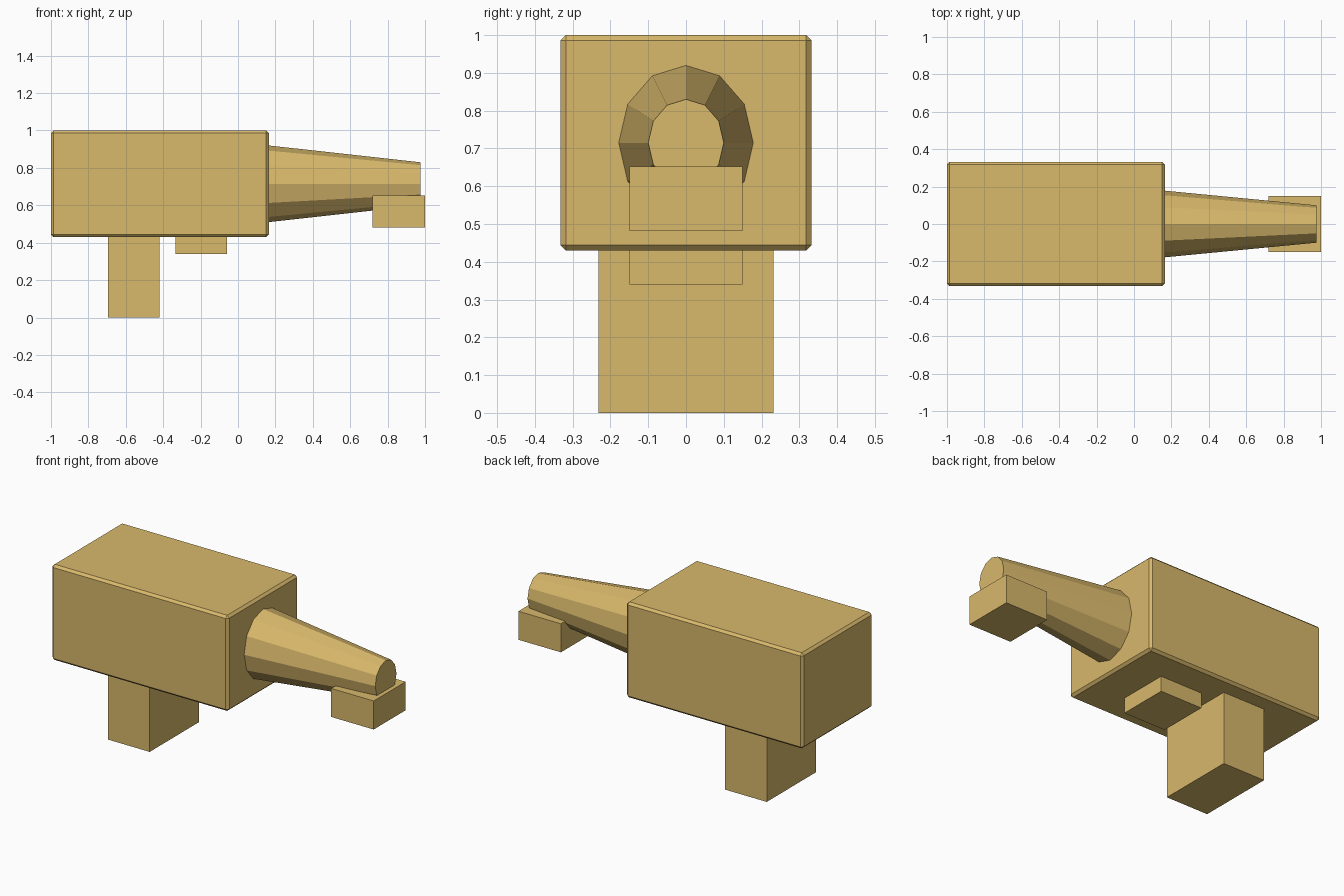
import bpy
import math
from mathutils import Matrix

cube = bpy.data.objects.get("Cube")
if cube:
    bpy.data.objects.remove(cube, do_unlink=True)

# Single tan paint
TAN = (0.69, 0.48, 0.147, 1.0)
tan = bpy.data.materials.new("tan_paint")
tan.use_nodes = True
tan.diffuse_color = TAN
tan.node_tree.nodes["Principled BSDF"].inputs["Base Color"].default_value = TAN


def box(name, x, half_y, z, bevel=0.0):
    """Box spanning the x and z ranges, centred on y."""
    bpy.ops.mesh.primitive_cube_add(size=1)
    obj = bpy.context.object
    obj.name = name
    size = Matrix.Diagonal((x[1] - x[0], 2 * half_y, z[1] - z[0], 1))
    obj.data.transform(size)
    obj.location = (sum(x) / 2, 0, sum(z) / 2)
    obj.data.materials.append(tan)
    if bevel:
        mod = obj.modifiers.new("chamfer", "BEVEL")
        mod.width = bevel
        mod.segments = 1
    return obj


# Main housing with chamfered edges
box("body", (-1.0, 0.165), 0.332, (0.43, 1.0), bevel=0.014)

# Grip and small block under the housing
box("grip", (-0.695, -0.42), 0.232, (0.0, 0.45))
box("under_block", (-0.335, -0.06), 0.15, (0.34, 0.45))

# Block under the tip of the barrel
box("tip_block", (0.72, 1.0), 0.15, (0.482, 0.652))

# Tapered twelve-sided barrel, slightly taller than wide
x0, x1 = 0.155, 0.975
bpy.ops.mesh.primitive_cone_add(vertices=12, radius1=0.179, radius2=0.1, depth=x1 - x0)
barrel = bpy.context.object
barrel.name = "barrel"
barrel.data.transform(Matrix.Rotation(math.pi / 2, 4, "Y"))
barrel.data.transform(Matrix.Diagonal((1, 1, 1.15, 1)))
barrel.location = ((x0 + x1) / 2, 0, 0.715)
barrel.data.materials.append(tan)
